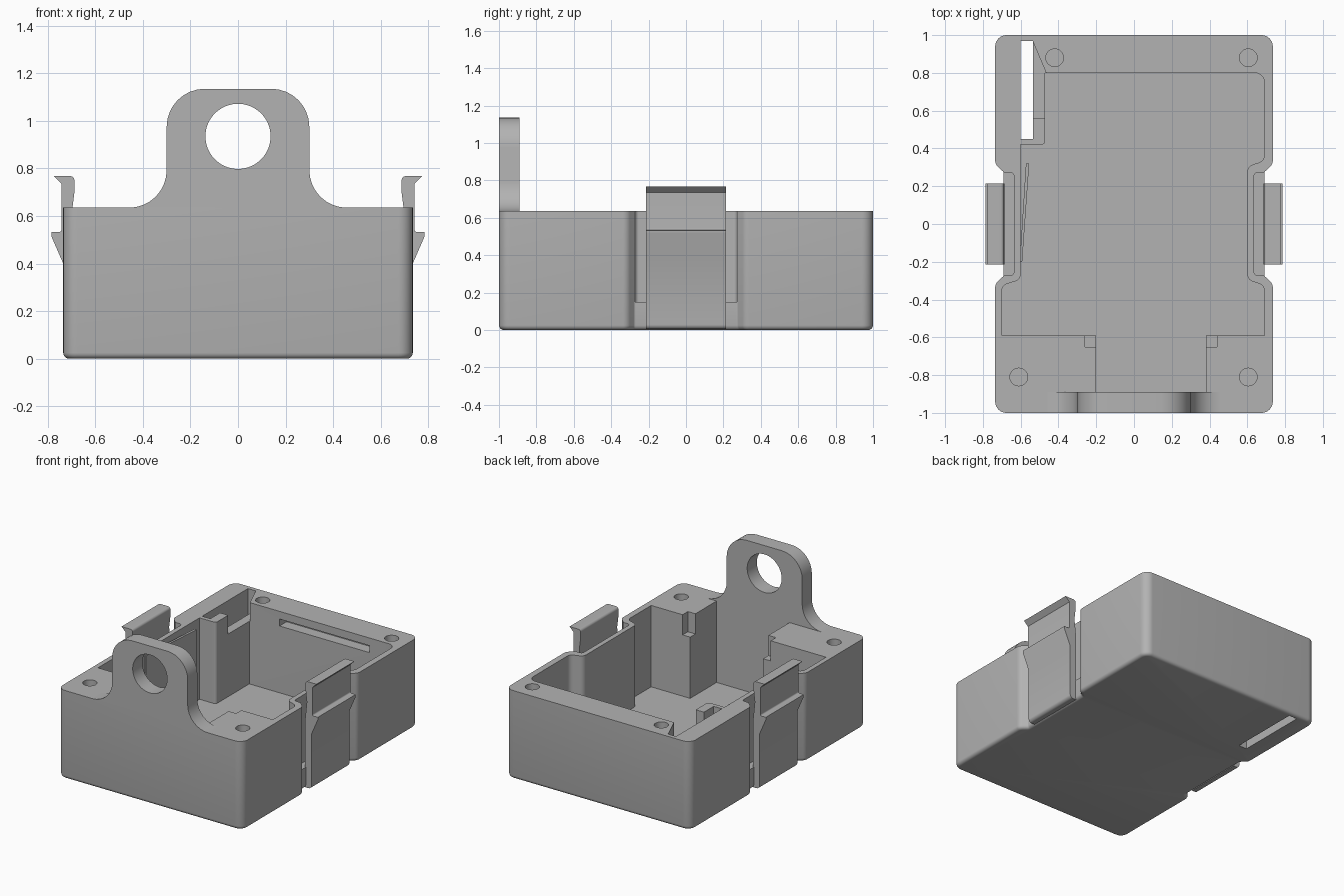
import bpy, bmesh, math
from mathutils import Vector

if "Cube" in bpy.data.objects:
    bpy.data.objects.remove(bpy.data.objects["Cube"], do_unlink=True)

grey = bpy.data.materials.new("plain_grey")
grey.use_nodes = True
grey.diffuse_color = (0.45, 0.45, 0.45, 1)
grey.node_tree.nodes["Principled BSDF"].inputs["Base Color"].default_value = (0.45, 0.45, 0.45, 1)


def rounded(points, steps=8):
    """Polygon whose corners (x, y, radius) are replaced by arcs."""
    out = []
    for i, p in enumerate(points):
        c = Vector(p[:2])
        r = p[2] if len(p) > 2 else 0
        if not r:
            out.append(c)
            continue
        a = (Vector(points[i - 1][:2]) - c).normalized()
        b = (Vector(points[(i + 1) % len(points)][:2]) - c).normalized()
        half = a.angle(b) / 2
        centre = c + (a + b).normalized() * r / math.sin(half)
        start = c + a * r / math.tan(half) - centre
        end = c + b * r / math.tan(half) - centre
        turn = math.atan2(start.x * end.y - start.y * end.x, start.dot(end))
        for k in range(steps + 1):
            t = turn * k / steps
            out.append(centre + Vector((start.x * math.cos(t) - start.y * math.sin(t),
                                        start.x * math.sin(t) + start.y * math.cos(t))))
    return out


def prism(name, points, lo, hi, axis="z", bevel=0):
    """Extrude a rounded profile along z, or an x-z profile along y."""
    bm = bmesh.new()
    place = (lambda p, w: (p.x, p.y, w)) if axis == "z" else (lambda p, w: (p.x, w, p.y))
    profile = rounded(points)
    base = bm.faces.new([bm.verts.new(place(p, lo)) for p in profile])
    top = bmesh.ops.extrude_face_region(bm, geom=[base])["geom"]
    shift = place(Vector((0, 0)), hi - lo)
    bmesh.ops.translate(bm, vec=shift, verts=[v for v in top if isinstance(v, bmesh.types.BMVert)])
    bmesh.ops.recalc_face_normals(bm, faces=bm.faces)
    if bevel:
        rim = [e for e in bm.edges if all(abs(v.co.z - lo) < 1e-5 for v in e.verts)]
        bmesh.ops.bevel(bm, geom=rim, offset=bevel, segments=4, profile=0.5, affect="EDGES")
        bmesh.ops.recalc_face_normals(bm, faces=bm.faces)
    mesh = bpy.data.meshes.new(name)
    bm.to_mesh(mesh)
    bm.free()
    mesh.materials.append(grey)
    ob = bpy.data.objects.new(name, mesh)
    bpy.context.collection.objects.link(ob)
    return ob


def box(name, x0, x1, y0, y1, z0, z1):
    return prism(name, [(x0, y0), (x1, y0), (x1, y1), (x0, y1)], z0, z1)


def disc(x, y, r, n=40):
    return [(x + r * math.cos(math.tau * i / n), y + r * math.sin(math.tau * i / n)) for i in range(n)]


def cut(target, cutter):
    cutter.hide_render = True
    mod = target.modifiers.new("cut", "BOOLEAN")
    mod.operation, mod.solver, mod.object = "DIFFERENCE", "EXACT", cutter
    bpy.context.view_layer.objects.active = target
    bpy.ops.object.modifier_apply(modifier=mod.name)
    bpy.data.objects.remove(cutter, do_unlink=True)


TOP = 0.635
FLOOR = 0.05
ABOVE = 0.8

# Case: outer shell with a shallow recess on each side
side = [(0.735, -1, 0.06), (0.735, -0.315, 0.05), (0.69, -0.275, 0.015),
        (0.69, 0.275, 0.015), (0.735, 0.315, 0.05), (0.735, 1, 0.06)]
other = [(-x, y, r) for x, y, r in reversed(side)]
case = prism("case", side + other, 0, TOP, bevel=0.025)

# Main cavity with front channel and the post left standing at the back
cut(case, prism("cavity", [
    (-0.7, -0.59), (-0.2, -0.59), (-0.2, -0.89), (0.38, -0.89), (0.38, -0.59), (0.69, -0.59),
    (0.69, -0.325, 0.04), (0.6, -0.295, 0.04), (0.6, 0.305, 0.04), (0.69, 0.335, 0.04),
    (0.69, 0.8, 0.05), (-0.47, 0.8), (-0.47, 0.42, 0.02), (-0.6, 0.42),
    (-0.6, -0.295, 0.04), (-0.7, -0.325, 0.04)], FLOOR, ABOVE))

# Deep part of each side recess, above the clip foot
for s in (-1, 1):
    cut(case, prism("recess", [(s * 0.635, -0.272, 0.02), (s * 0.72, -0.272),
                               (s * 0.72, 0.272), (s * 0.635, 0.272, 0.02)], 0.15, ABOVE))

# Slot through the floor, with its lowered and splayed inner wall
cut(case, box("slot", -0.6, -0.535, 0.45, 0.97, -0.1, ABOVE))
cut(case, prism("slot_wall_step", [(-0.55, 0.56), (-0.45, 0.56), (-0.45, 0.8), (-0.465, 0.8),
                                   (-0.535, 0.965), (-0.55, 0.965)], 0.5, ABOVE))

# Notches on the front blocks and a groove inside the back wall
cut(case, box("notch", 0.37, 0.44, -0.65, -0.58, 0.49, ABOVE))
cut(case, box("notch", -0.26, -0.19, -0.65, -0.58, 0.49, ABOVE))
cut(case, box("groove", -0.23, 0.485, 0.75, 0.88, 0.53, 0.58))

# Blind screw holes
for x, y in ((-0.42, 0.88), (0.605, 0.88), (-0.61, -0.81), (0.605, -0.81)):
    cut(case, prism("screw_hole", disc(x, y, 0.047, 24), 0.3, ABOVE))

# Hanging lug
lug = prism("hanging_lug", [(-0.46, TOP), (-0.3, TOP, 0.158), (-0.3, 1.135, 0.16),
                            (0.3, 1.135, 0.16), (0.3, TOP, 0.158), (0.46, TOP)],
            -1, -0.89, "y")
cut(lug, prism("lug_hole", disc(0, 0.935, 0.137, 64), -1.2, -0.7, "y"))

# Side clips
parts = [case, lug]
clip = [(0.685, 0.004), (0.735, 0.004, 0.025), (0.735, 0.4), (0.785, 0.515), (0.785, 0.533),
        (0.742, 0.533, 0.01), (0.742, 0.735), (0.775, 0.768), (0.688, 0.768, 0.018),
        (0.688, 0.7), (0.698, 0.62), (0.685, 0.5)]
for s, label in ((1, "left"), (-1, "right")):
    parts.append(prism(label + "_clip", [(s * p[0], *p[1:]) for p in clip], -0.215, 0.215, "y"))

# Thin spring leaf beside the right inner wall
parts.append(prism("spring_leaf", [(-0.605, -0.2), (-0.592, -0.2), (-0.555, 0.32), (-0.572, 0.32)],
                   FLOOR, 0.6))

# Smooth the rounded surfaces, keep edges crisp
bpy.ops.object.select_all(action="DESELECT")
for ob in parts:
    ob.select_set(True)
bpy.context.view_layer.objects.active = case
bpy.ops.object.shade_smooth_by_angle(angle=math.radians(30))
